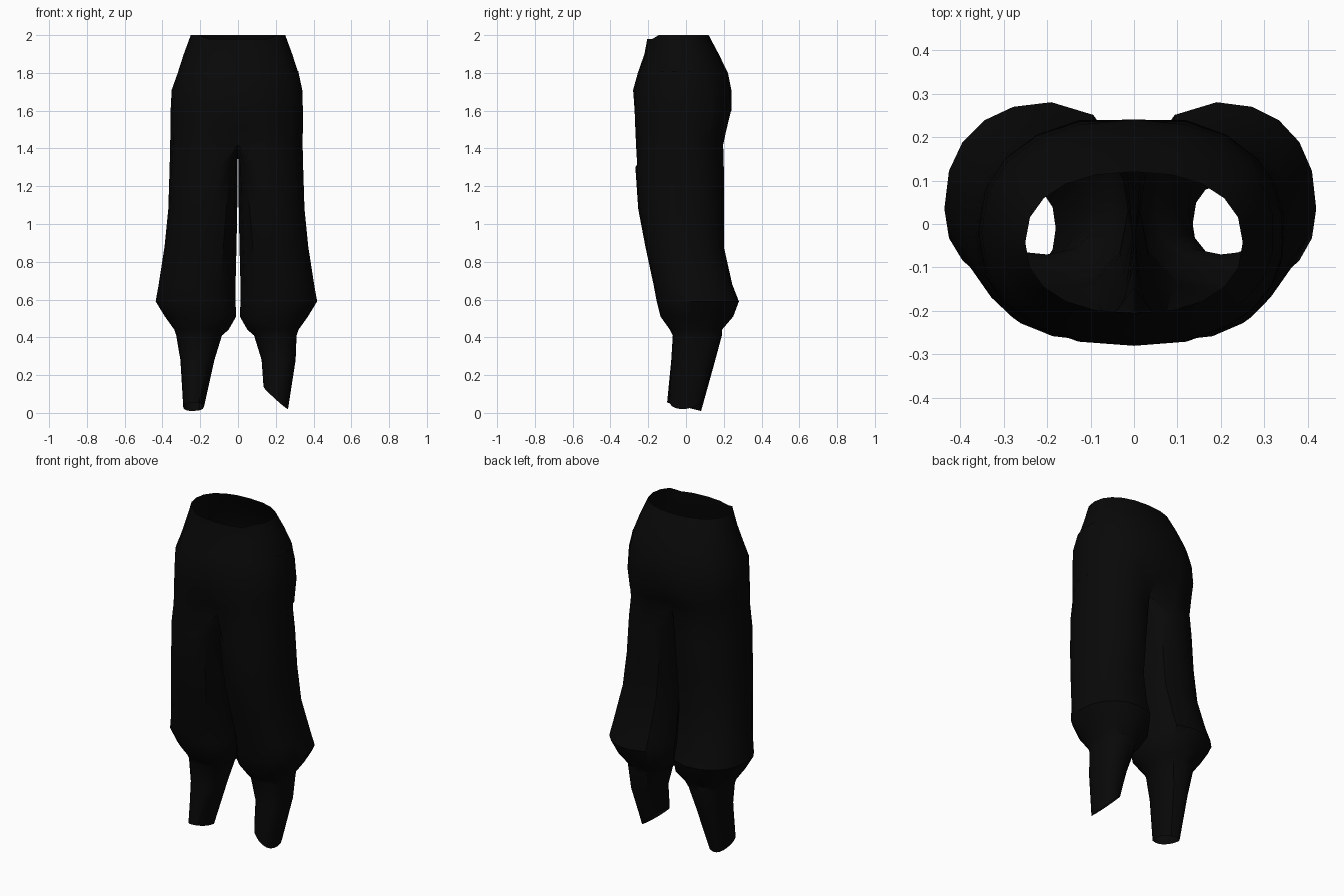
import bpy, bmesh, math

if "Cube" in bpy.data.objects:
    bpy.data.objects.remove(bpy.data.objects["Cube"])

cloth = bpy.data.materials.new("black cloth")
cloth.diffuse_color = (0.0025, 0.0025, 0.0025, 1)
cloth.use_nodes = True
cloth.node_tree.nodes["Principled BSDF"].inputs["Base Color"].default_value = cloth.diffuse_color

OUT, IN = 11, 5          # points on the outer half ring and on the inner seam
CROTCH = 1.42

# Hip rings: z, half width, front y, back y, inward dent of the centre seam
HIPS = [(2.0, .25, -.205, .12, 0), (1.9, .287, -.22, .173, 0), (1.8, .319, -.255, .222, 0),
        (1.71, .339, -.28, .24, 0), (1.6, .345, -.282, .25, .01),
        (1.5, .346, -.279, .225, .035), (CROTCH, .347, -.275, .207, .075)]
# Leg rings: z, inner x, middle x, outer x, front y, back y
LEGS = [(1.3, .003, .09, .35, -.268, .20), (1.08, .004, .13, .357, -.253, .20),
        (.88, .008, .16, .377, -.215, .20), (.68, .013, .185, .408, -.172, .245),
        (.59, .013, .19, .424, -.155, .28), (.51, .01, .18, .375, -.135, .25),
        (.44, .05, .19, .325, -.085, .19), (.41, .085, .2, .315, -.07, .19),
        (.28, .125, .215, .305, -.078, .155)]
# Ankle hems differ: the second one rises toward the inner side
HEMS = {-1: [(.03, .18, .24, .29, -.10, .08)], 1: [(.08, .135, .2, .265, -.09, .09)]}


def squared(v, p=.88):
    return math.copysign(abs(v) ** p, v) if abs(v) > 1e-6 else 0.0


def point(a, inner, mid, outer, y0, y1):
    """Point at angle a of a lopsided rounded ring; -90 degrees is the front."""
    c, s = squared(math.cos(a)), squared(math.sin(a))
    x = mid + c * ((outer - mid) if c > 0 else (mid - inner))
    yc = min((y0 + y1) / 2, .035)
    return x, yc + s * ((y1 - yc) if s > 0 else (yc - y0))


def outer_angles():
    return [-math.pi / 2 + math.pi * i / (OUT - 1) for i in range(OUT)]


def finish(bm, name):
    bmesh.ops.remove_doubles(bm, verts=bm.verts, dist=1e-5)
    bmesh.ops.recalc_face_normals(bm, faces=bm.faces)
    me = bpy.data.meshes.new(name)
    bm.to_mesh(me)
    bm.free()
    ob = bpy.data.objects.new(name, me)
    bpy.context.collection.objects.link(ob)
    me.materials.append(cloth)
    bpy.ops.object.select_all(action='DESELECT')
    ob.select_set(True)
    bpy.context.view_layer.objects.active = ob
    bpy.ops.object.shade_smooth_by_angle(angle=math.radians(35))
    return ob


def bridge(bm, a, b, closed):
    n = len(a)
    for i in range(n if closed else n - 1):
        j = (i + 1) % n
        bm.faces.new((a[i], a[j], b[j], b[i]))


# Trousers: two mirrored halves sharing the centre seam above the crotch
bm = bmesh.new()
for side in (-1, 1):
    wide = .012 if side < 0 else -.005
    prev = None
    for z, w, y0, y1, dent in HIPS:
        extra = wide if z < 1.75 else 0
        ring = []
        for i, a in enumerate(outer_angles()):
            x, y = point(a, 0, 0, w + extra, y0, y1)
            dip = -.02 * (y < -.17) if z == 2.0 else 0
            if i in (0, OUT - 1):
                y -= math.copysign(dent, y)
            ring.append(bm.verts.new((side * x, y, z + dip)))
        if prev:
            bridge(bm, prev, ring, False)
        prev = ring
    # Crotch seam running from back to front
    back, front = prev[-1].co.y, prev[0].co.y
    for i in range(1, IN + 1):
        t = i / (IN + 1)
        z = CROTCH - .04 * math.sin(math.pi * t)
        prev.append(bm.verts.new((0, back + (front - back) * t, z)))
    # Leg down to the hem
    angles = outer_angles() + [math.pi / 2 + math.pi * i / (IN + 1) for i in range(1, IN + 1)]
    rings = LEGS + HEMS[side]
    for k, (z, xi, xm, xo, y0, y1) in enumerate(rings):
        ring = []
        extra = wide if .3 < z else 0
        for a in angles:
            x, y = point(a, xi, xm, xo + extra, y0, y1)
            dz = 0
            if k == len(rings) - 1:
                dz = -.25 * y if side < 0 else (.2 - x) * .9 + .1 * y
                dz = max(dz, -z + (.0 if side < 0 else .01))
            ring.append(bm.verts.new((side * x, y, z + dz)))
        bridge(bm, prev, ring, True)
        prev = ring
finish(bm, "trousers")

# Side pocket panel, standing slightly open at its top edge
bm = bmesh.new()
prev = None
for z, w, y0, y1, gap in [(1.81, .308, -.247, .215, .014), (1.71, .333, -.28, .24, .01),
                          (1.6, .34, -.282, .25, .006), (1.48, .342, -.277, .22, .003)]:
    ring = []
    for i in range(7):
        a = math.radians(-54 + 90 * i / 6)
        edge = gap * (.15 + .85 * math.sin(math.pi * i / 6))
        x, y = point(a, 0, 0, w + edge, y0 - edge, y1 + edge)
        ring.append(bm.verts.new((x, y, z)))
    if prev:
        bridge(bm, prev, ring, False)
    prev = ring
finish(bm, "side_pocket")
